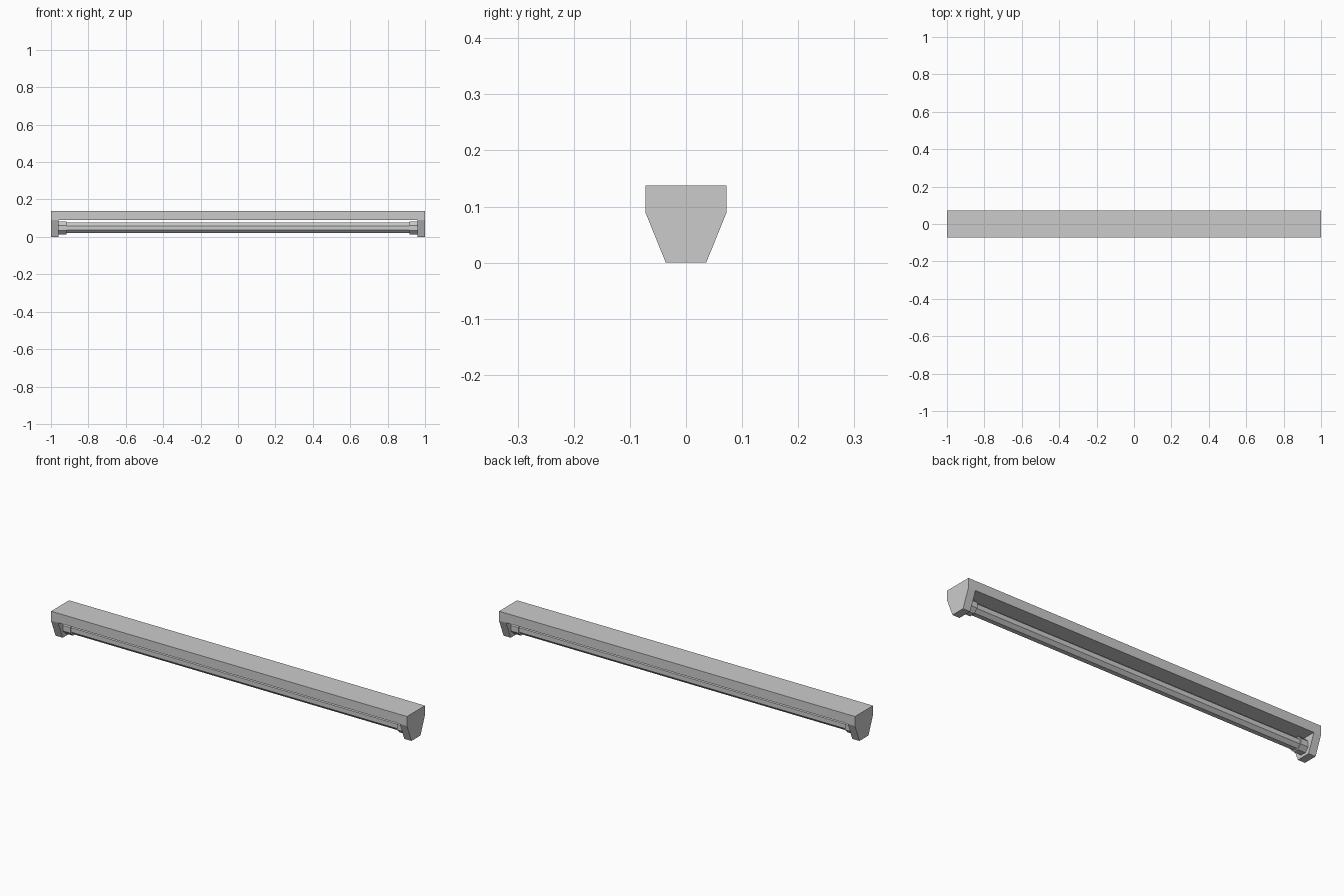
import bpy, bmesh, math
from mathutils import Matrix

if "Cube" in bpy.data.objects:
    bpy.data.objects.remove(bpy.data.objects["Cube"])


def prism(name, profile, x0, x1):
    """Extrude a (y, z) profile along x."""
    bm = bmesh.new()
    face = bm.faces.new([bm.verts.new((x0, y, z)) for y, z in profile])
    ext = bmesh.ops.extrude_face_region(bm, geom=[face])
    for v in ext["geom"]:
        if isinstance(v, bmesh.types.BMVert):
            v.co.x = x1
    bmesh.ops.recalc_face_normals(bm, faces=bm.faces)
    return finish(name, bm)


def rod(name, radius, x0, x1, z, sides=8):
    """Low-poly cylinder lying along x, flat side down."""
    bm = bmesh.new()
    bmesh.ops.create_cone(bm, cap_ends=True, segments=sides, radius1=radius,
                          radius2=radius, depth=x1 - x0)
    turn = Matrix.Rotation(math.pi / sides, 4, 'X') @ Matrix.Rotation(math.pi / 2, 4, 'Y')
    bmesh.ops.transform(bm, matrix=Matrix.Translation(((x0 + x1) / 2, 0, z)) @ turn,
                        verts=bm.verts)
    return finish(name, bm)


def finish(name, bm):
    mesh = bpy.data.meshes.new(name)
    bm.to_mesh(mesh)
    bm.free()
    ob = bpy.data.objects.new(name, mesh)
    bpy.context.collection.objects.link(ob)
    return ob


W, H, LIP, FOOT = 0.0725, 0.138, 0.09, 0.036
TUBE_Z = 0.048

# long housing box between the end caps
prism("housing", [(-W, LIP), (W, LIP), (W, H), (-W, H)], -0.96, 0.96)

# tapered end caps and the tube sockets on their inner faces
cap = [(-FOOT, 0), (FOOT, 0), (W, LIP), (W, H), (-W, H), (-W, LIP)]
for side, s in (("left", -1), ("right", 1)):
    prism(side + "_end_cap", cap, *sorted((s * 0.96, s * 1.0)))
    rod(side + "_socket", 0.037, *sorted((s * 0.918, s * 0.96)), TUBE_Z)

# fluorescent tube
rod("tube", 0.030, -0.918, 0.918, TUBE_Z)
